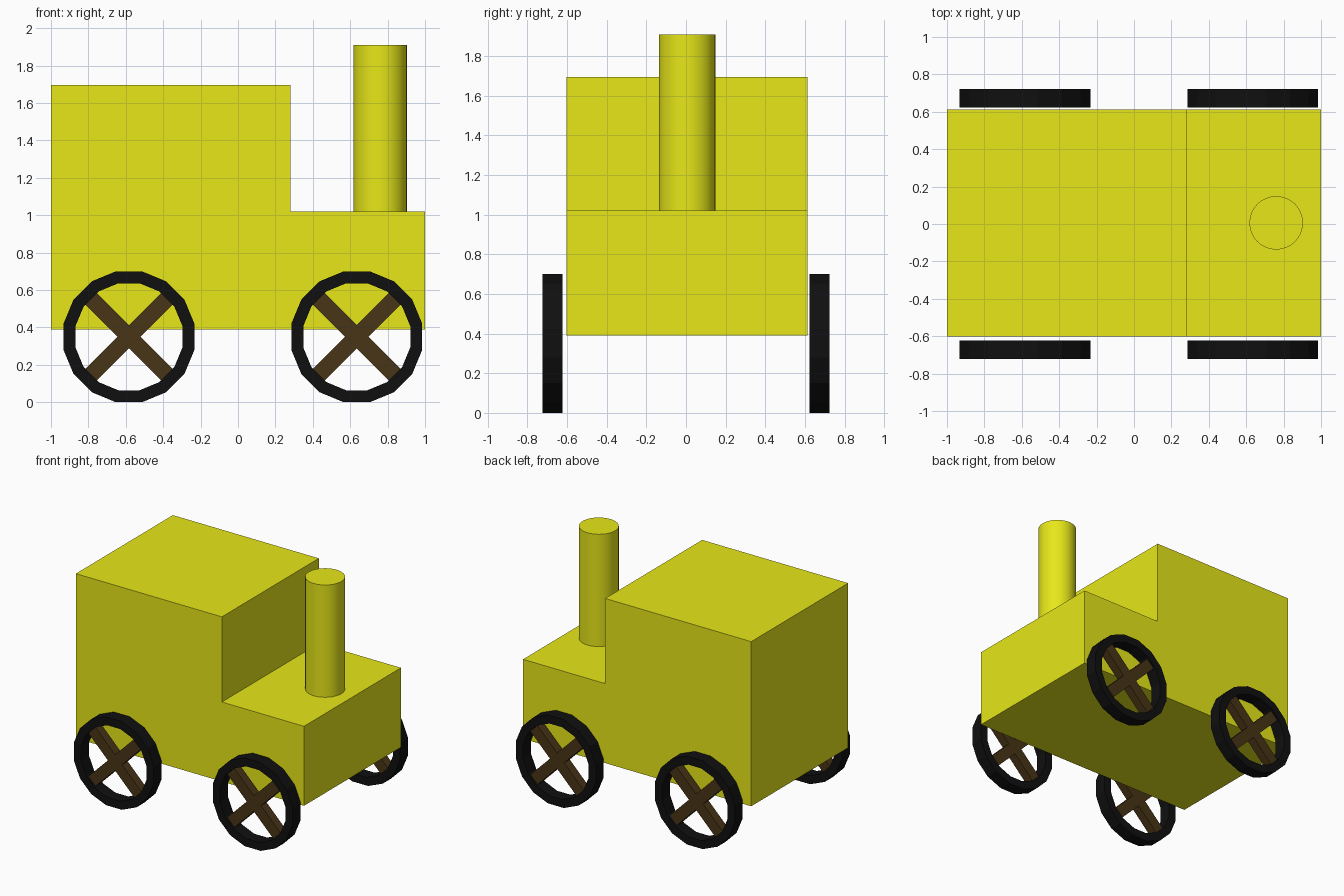
import bpy, bmesh
from math import pi, cos, sin, radians
from mathutils import Matrix

if "Cube" in bpy.data.objects:
    bpy.data.objects.remove(bpy.data.objects["Cube"])


def material(name, rgb):
    m = bpy.data.materials.new(name)
    m.diffuse_color = (*rgb, 1)
    m.use_nodes = True
    m.node_tree.nodes["Principled BSDF"].inputs["Base Color"].default_value = m.diffuse_color
    return m


YELLOW = material("yellow_paint", (0.8, 0.8, 0.01))
BLACK = material("black_rubber", (0.005, 0.005, 0.005))
BROWN = material("brown_wood", (0.065, 0.035, 0.008))


def make_object(name, bm, mat):
    bmesh.ops.recalc_face_normals(bm, faces=bm.faces[:])
    mesh = bpy.data.meshes.new(name)
    bm.to_mesh(mesh)
    bm.free()
    mesh.materials.append(mat)
    obj = bpy.data.objects.new(name, mesh)
    bpy.context.collection.objects.link(obj)
    return obj


# Body: stepped side profile extruded across the width
y0, y1 = -0.602, 0.612
profile = [(-1, 0.39), (1, 0.39), (1, 1.02), (0.28, 1.02), (0.28, 1.695), (-1, 1.695)]
bm = bmesh.new()
face = bm.faces.new([bm.verts.new((x, y0, z)) for x, z in profile])
ext = bmesh.ops.extrude_face_region(bm, geom=[face])
bmesh.ops.translate(bm, vec=(0, y1 - y0, 0),
                    verts=[v for v in ext["geom"] if isinstance(v, bmesh.types.BMVert)])
make_object("body", bm, YELLOW)

# Chimney: smooth upright cylinder on the bonnet
bpy.ops.mesh.primitive_cylinder_add(vertices=32, radius=0.143, depth=0.89,
                                    location=(0.76, 0.006, 1.465))
chimney = bpy.context.object
chimney.name = "chimney"
chimney.data.materials.append(YELLOW)
bpy.ops.object.shade_smooth_by_angle(angle=radians(30))


# Wheel rim: 16-sided ring with a rectangular section
def rim(name, center, sides=16, width=0.1):
    k = 1 / cos(pi / sides)
    section = [(0.35 * k, -width / 2), (0.35 * k, width / 2),
               (0.286 * k, width / 2), (0.286 * k, -width / 2)]
    bm = bmesh.new()
    rings = []
    for i in range(sides):
        a = 2 * pi * (i + 0.5) / sides
        rings.append([bm.verts.new((r * cos(a), y, r * sin(a))) for r, y in section])
    for i in range(sides):
        a, b = rings[i], rings[(i + 1) % sides]
        for j in range(4):
            n = (j + 1) % 4
            bm.faces.new((a[j], b[j], b[n], a[n]))
    make_object(name, bm, BLACK).location = center


# Spokes: two crossed bars on the diagonals
def spokes(name, center):
    bm = bmesh.new()
    for angle in (45, -45):
        m = Matrix.Rotation(radians(angle), 4, 'Y') @ Matrix.Diagonal((0.6, 0.07, 0.088, 1))
        bmesh.ops.create_cube(bm, size=1, matrix=m)
    make_object(name, bm, BROWN).location = center


for end, x in (("rear", -0.583), ("front", 0.635)):
    for side, y in (("right", -0.673), ("left", 0.673)):
        center = (x, y, 0.35)
        rim(f"{end}_{side}_wheel_rim", center)
        spokes(f"{end}_{side}_wheel_spokes", center)
